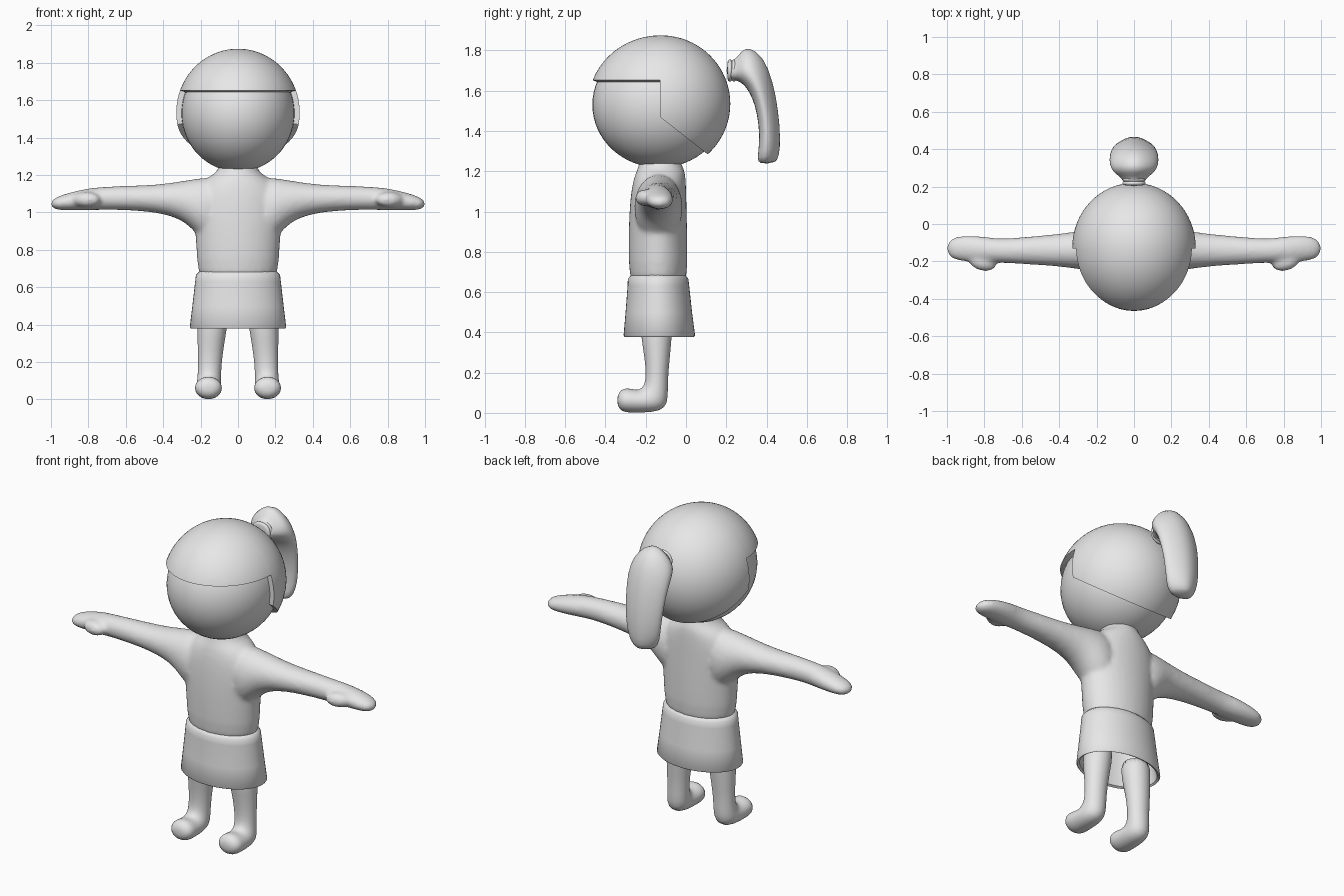
import bpy, bmesh, math
from mathutils import Vector as V, Matrix

if "Cube" in bpy.data.objects:
    bpy.data.objects.remove(bpy.data.objects["Cube"])

grey = bpy.data.materials.new("plain_grey")
grey.diffuse_color = (0.8, 0.8, 0.8, 1)
grey.use_nodes = True
grey.node_tree.nodes["Principled BSDF"].inputs["Base Color"].default_value = grey.diffuse_color


def loft(bm, rings, n=20, skew=0.0, mirror=False):
    """Skin closed rings given as (centre, half axis a, half axis b)."""
    s = -1 if mirror else 1
    loops = []
    for c, a, b in rings:
        loop = []
        for i in range(n):
            t = 2 * math.pi * i / n
            p = c + a * math.cos(t) + b * math.sin(t) * (1 - skew * math.cos(t))
            loop.append(bm.verts.new((p.x * s, p.y, p.z)))
        loops.append(loop)
    for l0, l1 in zip(loops, loops[1:]):
        for i in range(n):
            j = (i + 1) % n
            bm.faces.new((l0[i], l0[j], l1[j], l1[i]))
    bm.faces.new(loops[0][::-1])
    bm.faces.new(loops[-1])


def pair(y0, z0, y1, z1, w, x=0.0):
    """Ring across x whose opposite points lie at (y0, z0) and (y1, z1)."""
    p, q = V((x, y0, z0)), V((x, y1, z1))
    return (p + q) / 2, (q - p) / 2, V((w, 0, 0))


def finish(name, bm, subsurf=0, angle=None):
    bmesh.ops.recalc_face_normals(bm, faces=bm.faces[:])
    me = bpy.data.meshes.new(name)
    bm.to_mesh(me)
    bm.free()
    me.materials.append(grey)
    ob = bpy.data.objects.new(name, me)
    bpy.context.collection.objects.link(ob)
    for f in me.polygons:
        f.use_smooth = True
    if subsurf:
        m = ob.modifiers.new("subsurf", 'SUBSURF')
        m.levels = m.render_levels = subsurf
    if angle:
        shade(ob, angle)
    return ob


def shade(ob, angle):
    bpy.ops.object.select_all(action='DESELECT')
    ob.select_set(True)
    bpy.context.view_layer.objects.active = ob
    bpy.ops.object.shade_smooth_by_angle(angle=math.radians(angle))


# Torso with neck, both arms and thumbs, blended into one skin
bm = bmesh.new()
torso = [(.60, .215, -.280, .005), (.75, .222, -.287, .010), (.90, .232, -.287, .008),
         (1.0, .245, -.283, .005), (1.1, .24, -.275, .003), (1.17, .19, -.26, 0),
         (1.205, .13, -.245, -.005), (1.23, .105, -.235, -.02), (1.28, .10, -.23, -.03)]
loft(bm, [pair(y0, z, y1, z, w) for z, w, y0, y1 in torso])
arm = [(.10, .80, 1.20, -.26, -.01), (.20, .86, 1.185, -.26, -.015),
       (.25, .915, 1.177, -.25, -.025), (.31, .965, 1.167, -.24, -.04),
       (.43, 1.0, 1.148, -.225, -.055), (.60, 1.012, 1.143, -.215, -.07),
       (.72, 1.013, 1.138, -.207, -.08), (.80, 1.010, 1.130, -.21, -.066),
       (.88, 1.010, 1.112, -.205, -.060), (.95, 1.010, 1.092, -.195, -.064),
       (.985, 1.018, 1.075, -.178, -.085), (1.0, 1.032, 1.058, -.15, -.11)]
for side in (False, True):
    loft(bm, [(V((x, (y0 + y1) / 2, (z0 + z1) / 2)), V((0, 0, (z1 - z0) / 2)),
               V((0, (y1 - y0) / 2, 0))) for x, z0, z1, y0, y1 in arm], mirror=side)
    s = -1 if side else 1
    bmesh.ops.create_uvsphere(bm, u_segments=16, v_segments=10, radius=1, matrix=(
        Matrix.Translation((.81 * s, -.205, 1.068)) @ Matrix.Rotation(.25 * s, 4, 'Z')
        @ Matrix.Diagonal((.078, .047, .042, 1))))
body = finish("torso_and_arms", bm, 1)
m = body.modifiers.new("blend", 'REMESH')
m.mode, m.voxel_size, m.use_smooth_shade = 'VOXEL', .012, True
m = body.modifiers.new("soften", 'SMOOTH')
m.factor, m.iterations = .5, 8

# Flared hollow skirt
bm = bmesh.new()
skirt = [(.685, .205, -.272, -.005), (.665, .225, -.289, .012), (.63, .229, -.290, .016),
         (.50, .244, -.300, .030), (.385, .258, -.310, .045), (.378, .252, -.305, .040),
         (.385, .240, -.292, .027), (.50, .225, -.282, .012), (.62, .205, -.270, -.005)]
loft(bm, [pair(y0, z, y1, z, w) for z, w, y0, y1 in skirt], n=48)
finish("skirt", bm, angle=50)

# Legs running into rounded feet
leg = [(-.23, .50, -.06, .50, .085, .130), (-.225, .38, -.07, .38, .08, .138),
       (-.205, .27, -.08, .27, .069, .147), (-.20, .19, -.09, .17, .063, .151),
       (-.205, .145, -.088, .08, .063, .154), (-.22, .122, -.10, .022, .067, .157),
       (-.245, .113, -.16, .002, .070, .158), (-.28, .122, -.265, 0, .073, .158),
       (-.31, .123, -.31, .003, .073, .158), (-.334, .102, -.334, .022, .05, .158),
       (-.341, .075, -.341, .05, .02, .158)]
for name, side in (("right_leg", True), ("left_leg", False)):
    bm = bmesh.new()
    loft(bm, [pair(*r) for r in leg], mirror=side)
    finish(name, bm, 1)

# Head
bm = bmesh.new()
bmesh.ops.create_uvsphere(bm, u_segments=48, v_segments=32, radius=1, matrix=(
    Matrix.Translation((0, -.132, 1.53)) @ Matrix.Diagonal((.302, .333, .312, 1))))
finish("head", bm)

# Hair cap: a shell cut away around the face and along the nape
bm = bmesh.new()
bmesh.ops.create_uvsphere(bm, u_segments=64, v_segments=40, radius=1)
for v in bm.verts:
    v.co = (v.co.x * .33, -.125 + v.co.y * (.36 if v.co.y < 0 else .345), 1.535 + v.co.z * .34)
nape = V((0, .18, .23)).normalized()
for co, no in (((0, 0, 1.652), (0, 0, 1)), ((0, -.13, 0), (0, 1, 0)), ((0, -.13, 1.47), nape)):
    bmesh.ops.bisect_plane(bm, geom=bm.verts[:] + bm.edges[:] + bm.faces[:],
                           plane_co=co, plane_no=no)
cut = []
for f in bm.faces:
    c = f.calc_center_median()
    below_nape = (c - V((0, -.13, 1.47))).dot(nape) < 0
    if c.z < 1.652 and (c.y < -.13 or below_nape):
        cut.append(f)
bmesh.ops.delete(bm, geom=cut, context='FACES')
hair = finish("hair_cap", bm)
m = hair.modifiers.new("thickness", 'SOLIDIFY')
m.thickness, m.offset = .045, -1
bpy.context.view_layer.objects.active = hair
bpy.ops.object.modifier_apply(modifier=m.name)
shade(hair, 40)

# Hair tie: two bands
for i, y in enumerate((.218, .238)):
    bm = bmesh.new()
    prof = [(.045, -.012), (.058, -.010), (.064, 0), (.058, .010), (.045, .012)]
    loft(bm, [(V((0, y + d, 1.70)), V((0, 0, r * .9)), V((r, 0, 0))) for r, d in prof])
    finish(f"hair_tie_{i + 1}", bm, 1)

# Ponytail, fuller on the head side and narrower on the outside
tail = [(.20, 1.652, .20, 1.748, .05), (.245, 1.652, .245, 1.752, .06),
        (.268, 1.643, .272, 1.795, .10), (.295, 1.62, .31, 1.822, .122),
        (.318, 1.585, .385, 1.772, .130), (.342, 1.53, .432, 1.65, .125),
        (.362, 1.43, .460, 1.50, .115), (.364, 1.33, .470, 1.36, .105),
        (.352, 1.262, .464, 1.275, .085), (.365, 1.235, .445, 1.24, .05)]
bm = bmesh.new()
loft(bm, [pair(*r) for r in tail], skew=.3)
finish("ponytail", bm, 1)
